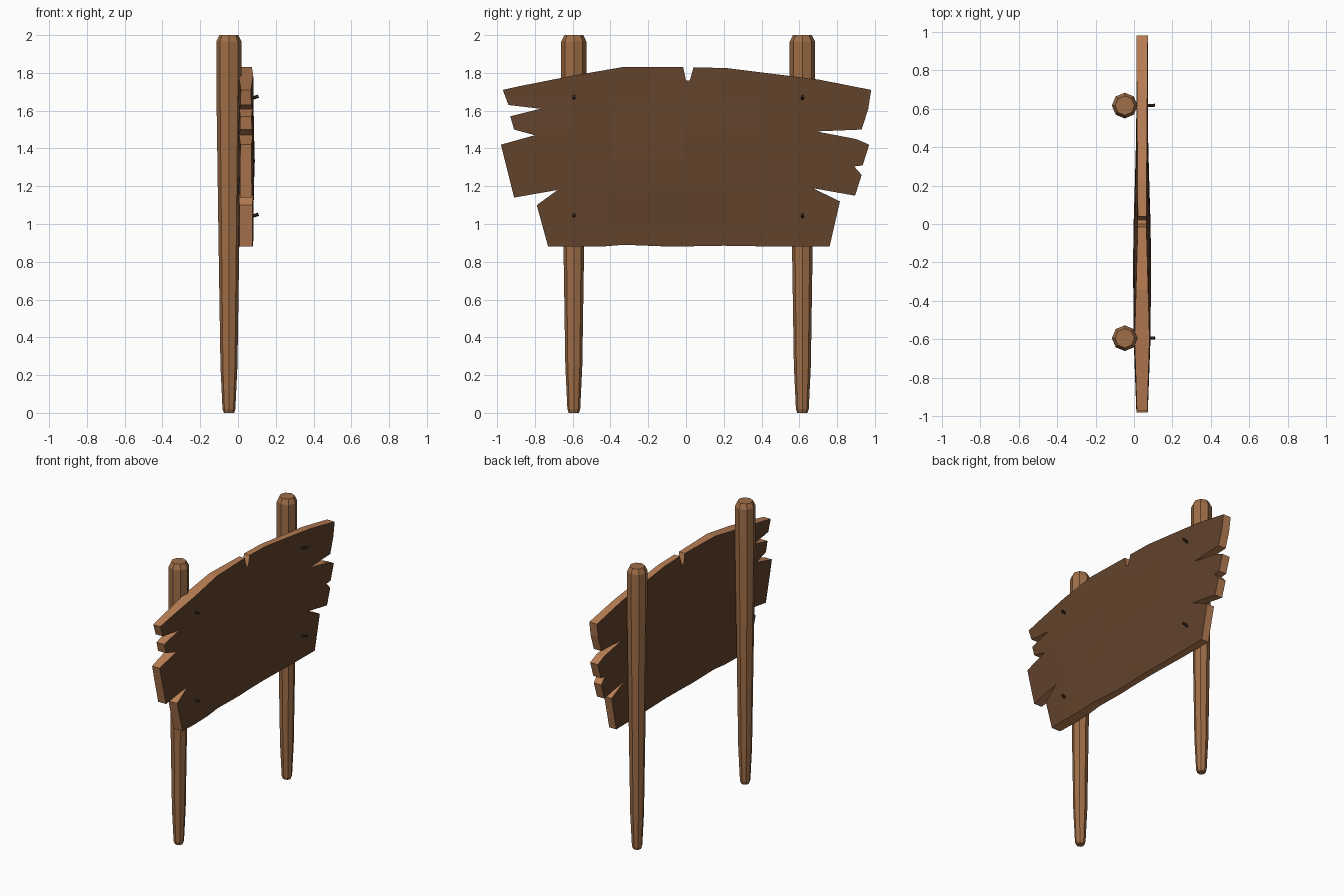
import bpy
import bmesh
import math
from mathutils import Matrix, Vector

default = bpy.data.objects.get("Cube")
if default:
    bpy.data.objects.remove(default, do_unlink=True)


def srgb(*rgb):
    """Turn 0-255 display values into linear colour."""
    return tuple((c / 255) ** 2.2 for c in rgb) + (1.0,)


def make_material(name, colour):
    mat = bpy.data.materials.new(name)
    mat.use_nodes = True
    mat.diffuse_color = colour
    mat.node_tree.nodes["Principled BSDF"].inputs["Base Color"].default_value = colour
    return mat


post_wood = make_material("post wood", srgb(158, 110, 73))
board_face = make_material("dark board face", srgb(98, 69, 48))
board_edge = make_material("light split edge", srgb(186, 127, 86))
nail_iron = make_material("dark nail", srgb(62, 46, 35))


def finish(name, bm, *materials):
    bmesh.ops.recalc_face_normals(bm, faces=bm.faces)
    mesh = bpy.data.meshes.new(name)
    bm.to_mesh(mesh)
    bm.free()
    for mat in materials:
        mesh.materials.append(mat)
    obj = bpy.data.objects.new(name, mesh)
    bpy.context.collection.objects.link(obj)
    return obj


# Tapered eight-sided posts, lofted through (radius, height) rings
POST_PROFILE = [(0.027, 0), (0.034, 0.02), (0.045, 0.25), (0.055, 0.9),
                (0.067, 1.75), (0.067, 1.965), (0.05, 2)]


def make_post(name, y):
    bm = bmesh.new()
    sides = 8
    rings = []
    for radius, z in POST_PROFILE:
        angles = [math.tau * i / sides for i in range(sides)]
        rings.append([bm.verts.new((radius * math.cos(a) - 0.048,
                                    radius * math.sin(a) + y, z)) for a in angles])
    for low, high in zip(rings, rings[1:]):
        for i in range(sides):
            j = (i + 1) % sides
            bm.faces.new((low[i], low[j], high[j], high[i]))
    bm.faces.new(rings[0])
    bm.faces.new(rings[-1])
    return finish(name, bm, post_wood)


# Splintered board outline as (y, z)
OUTLINE = [
    # top edge with its notch
    (-.97, 1.71), (-.88, 1.73), (-.6, 1.785), (-.34, 1.83), (-.015, 1.83),
    (0, 1.76), (.02, 1.76), (.04, 1.83), (.22, 1.825), (.7, 1.765), (.98, 1.71),
    # splintered end at +y
    (.965, 1.61), (.93, 1.5), (.69, 1.49), (.9, 1.45), (.97, 1.42), (.935, 1.31),
    (.89, 1.305), (.93, 1.26), (.895, 1.15), (.67, 1.19), (.815, 1.12),
    # bottom edge
    (.76, .88), (.5, .88), (.2, .885), (-.08, .88), (-.33, .89), (-.45, .88), (-.73, .88),
    # splintered end at -y
    (-.79, 1.1), (-.68, 1.18), (-.91, 1.14), (-.98, 1.42), (-.8, 1.47),
    (-.91, 1.5), (-.93, 1.57), (-.77, 1.61), (-.94, 1.63)]

# Half thickness of the rim along the board
RIM = [(-1, .025), (-.6, .038), (0, .02), (1, .03)]
BOARD_X = 0.042


def half_thickness(y, z):
    rim = RIM[-1][1]
    for (y0, t0), (y1, t1) in zip(RIM, RIM[1:]):
        if y0 <= y <= y1:
            rim = t0 + (t1 - t0) * (y - y0) / (y1 - y0)
    bulge = math.exp(-((z - 1.35) / .3) ** 2 - ((y + .2) / .6) ** 2)
    return rim + (0.047 - rim) * bulge


def make_board():
    bm = bmesh.new()
    face = bm.faces.new([bm.verts.new((-1, y, z)) for y, z in OUTLINE])
    grown = bmesh.ops.extrude_face_region(bm, geom=[face], use_keep_orig=True)["geom"]
    bmesh.ops.translate(bm, vec=(2, 0, 0),
                        verts=[v for v in grown if isinstance(v, bmesh.types.BMVert)])
    # cut both faces into a grid so the surface can swell
    cuts = [((0, y / 5, 0), (0, 1, 0)) for y in range(-3, 4)]
    cuts += [((0, 0, 1 + z / 6), (0, 0, 1)) for z in range(5)]
    for point, normal in cuts:
        bmesh.ops.bisect_plane(bm, geom=bm.verts[:] + bm.edges[:] + bm.faces[:],
                               plane_co=point, plane_no=normal, dist=0.0005)
    bmesh.ops.recalc_face_normals(bm, faces=bm.faces)
    for f in bm.faces:
        f.material_index = 0 if abs(f.normal.x) > 0.5 else 1
    for v in bm.verts:
        v.co.x = BOARD_X + v.co.x * half_thickness(v.co.y, v.co.z)
    return finish("sign_board", bm, board_face, board_edge)


# Small nails, tilted upward, poking out of the board
def make_nail(name, y, z):
    bm = bmesh.new()
    direction = Vector((1, 0.05, 0.3)).normalized()
    turn = direction.to_track_quat("Z", "Y").to_matrix().to_4x4()
    bmesh.ops.create_cone(bm, cap_ends=True, segments=6, radius1=0.009, radius2=0.009,
                          depth=0.08, matrix=Matrix.Translation((0.07, y, z)) @ turn)
    return finish(name, bm, nail_iron)


make_board()
for side, post_y in (("front", -0.594), ("back", 0.616)):
    make_post(side + "_post", post_y)
    for level, z in (("lower", 1.04), ("upper", 1.665)):
        make_nail(f"{side}_{level}_nail", post_y, z)
